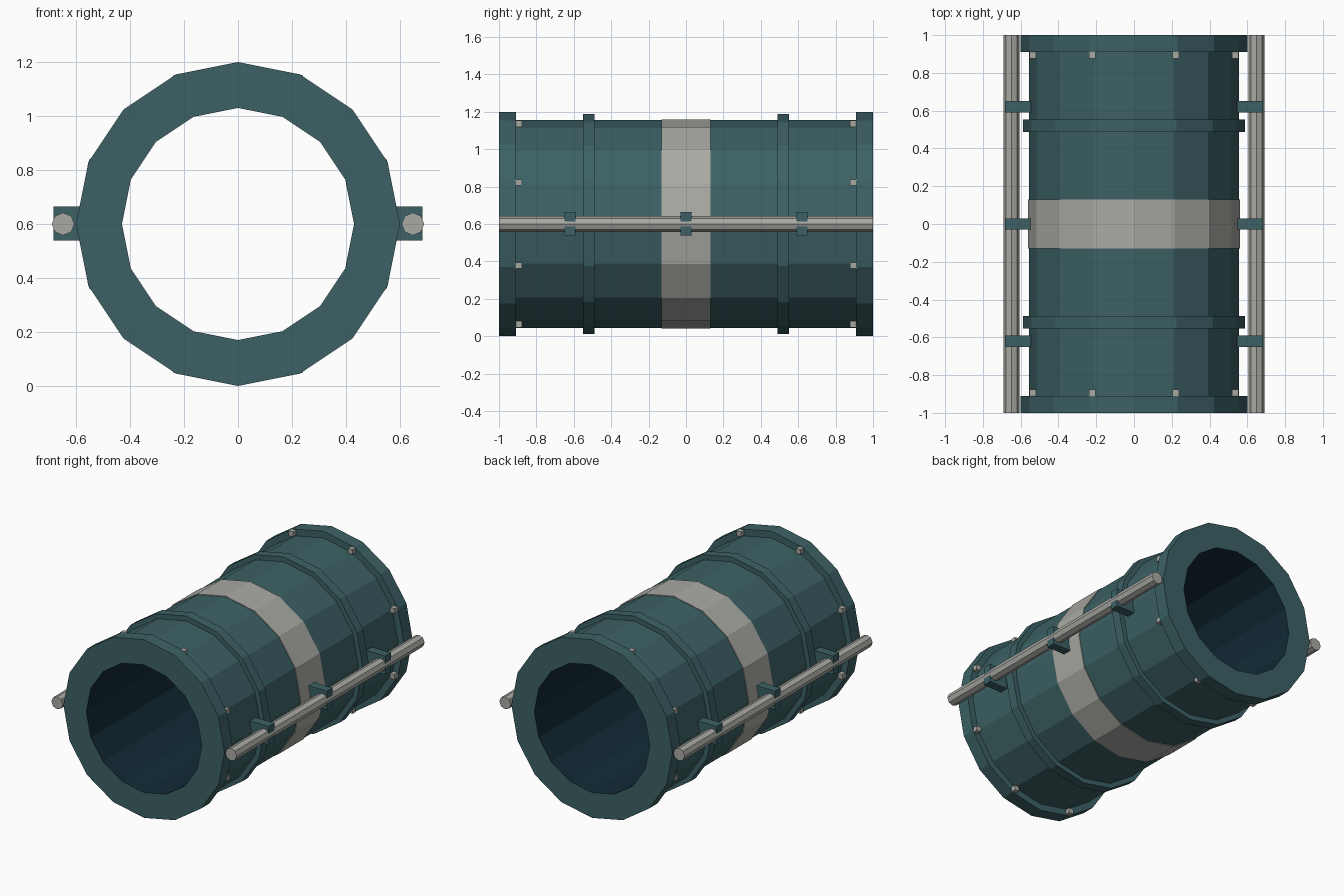
import bpy, bmesh, math
from mathutils import Vector

if "Cube" in bpy.data.objects:
    bpy.data.objects.remove(bpy.data.objects["Cube"])

SIDES = 16
CZ = 0.6  # height of the tunnel axis


def material(name, rgb):
    m = bpy.data.materials.new(name)
    m.diffuse_color = (*rgb, 1)
    m.use_nodes = True
    m.node_tree.nodes["Principled BSDF"].inputs["Base Color"].default_value = m.diffuse_color
    return m


TEAL = material("dark teal", (0.045, 0.12, 0.13))
GREY = material("warm grey", (0.40, 0.40, 0.37))
NAVY = material("deep navy", (0.006, 0.024, 0.038))


def finish(name, bm, *mats):
    bmesh.ops.recalc_face_normals(bm, faces=bm.faces)
    me = bpy.data.meshes.new(name)
    for m in mats:
        me.materials.append(m)
    # faces looking at the axis take the lining colour
    if len(mats) > 1:
        for f in bm.faces:
            c = f.calc_center_median() - Vector((0, 0, CZ))
            c.y = 0
            if abs(f.normal.y) < 0.5 and f.normal.dot(c) < 0:
                f.material_index = 1
    bm.to_mesh(me)
    bm.free()
    ob = bpy.data.objects.new(name, me)
    bpy.context.collection.objects.link(ob)
    return ob


def ring(name, r_in, r_out, y0, y1, *mats):
    """Hollow ring along y with a rectangular section."""
    bm = bmesh.new()
    loops = []
    for r, y in ((r_in, y0), (r_out, y0), (r_out, y1), (r_in, y1)):
        loops.append([bm.verts.new((r * math.cos(a), y, CZ + r * math.sin(a)))
                      for a in (2 * math.pi * k / SIDES for k in range(SIDES))])
    for i in range(4):
        a, b = loops[i], loops[(i + 1) % 4]
        for k in range(SIDES):
            n = (k + 1) % SIDES
            bm.faces.new((a[k], a[n], b[n], b[k]))
    return finish(name, bm, *mats)


def box(name, center, size, mat):
    bm = bmesh.new()
    bmesh.ops.create_cube(bm, size=1)
    for v in bm.verts:
        v.co = Vector(center) + Vector([c * s for c, s in zip(v.co, size)])
    return finish(name, bm, mat)


def rod(name, x, radius, mat):
    bm = bmesh.new()
    bmesh.ops.create_cone(bm, cap_ends=True, segments=8, radius1=radius,
                          radius2=radius, depth=2)
    for v in bm.verts:
        v.co = Vector((x + v.co.x, v.co.z, CZ + v.co.y))
    return finish(name, bm, mat)


# main shell and centre band
ring("tunnel_shell", 0.43, 0.555, -0.91, 0.91, TEAL, NAVY)
ring("centre_band", 0.54, 0.56, -0.13, 0.13, GREY)

for side, s in (("front", -1), ("back", 1)):
    # end flange and raised rib
    ring(side + "_flange", 0.43, 0.6, min(s * 0.91, s), max(s * 0.91, s), TEAL, NAVY)
    ring(side + "_rib", 0.54, 0.588, s * 0.52 - 0.032, s * 0.52 + 0.032, TEAL)
    # bolts behind the flange
    for k in range(8):
        a = math.radians(22.5 + 45 * k)
        box(f"{side}_bolt_{k + 1}",
            (0.58 * math.cos(a), s * 0.895, CZ + 0.58 * math.sin(a)),
            (0.034, 0.036, 0.034), GREY)

for side, s in (("left", -1), ("right", 1)):
    # side rail with its three brackets
    rod(side + "_rail", s * 0.648, 0.042, GREY)
    for i, y in enumerate((-0.62, 0, 0.62)):
        box(f"{side}_bracket_{i + 1}", (s * 0.614, y, CZ + 0.002),
            (0.14, 0.06, 0.126), TEAL)
